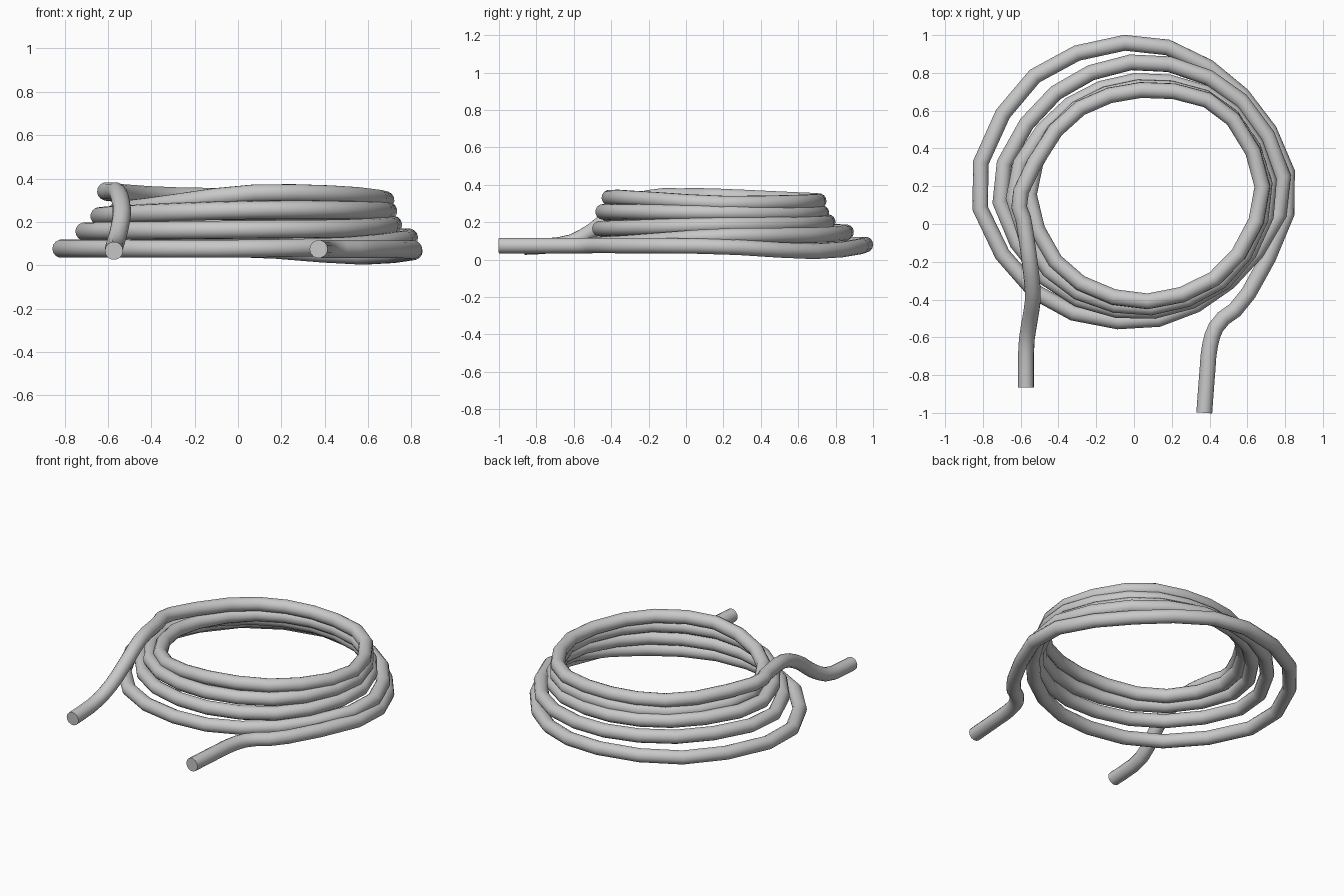
import bpy
import math
from mathutils import Vector

if "Cube" in bpy.data.objects:
    bpy.data.objects.remove(bpy.data.objects["Cube"], do_unlink=True)

TUBE = 0.042
CENTRE = Vector((0.05, 0.18, 0))

# Radius of each turn every 45 degrees, from the right side counterclockwise
radii = [
    [.775, .725, .78, .835, .88, .785, .695, .665],
    [.745, .70, .68, .695, .765, .695, .645, .65],
    [.67, .625, .58, .60, .69, .655, .625, .635],
    [.645, .605, .545, .56, .605, .60, .59, .605],
    [.63, .60, .53, .555, .645],
]
# Height of each turn at the same angles
heights = [
    [.07, .044, .078, .08, .077, .077, .077, .09],
    [.125, .13, .145, .15, .155, .16, .165, .17],
    [.185, .19, .20, .21, .225, .24, .255, .255],
    [.25, .245, .25, .25, .25, .275, .33, .325],
    [.30, .305, .313, .32, .338],
]

# Lower loose end, coil turns, then the upper loose end dropping to the ground
points = [Vector(p) for p in ((.372, -1, .075), (.387, -.8, .075), (.403, -.64, .075),
                              (.452, -.52, .075), (.61, -.36, .075))]
for turn_r, turn_z in zip(radii, heights):
    for i, (r, z) in enumerate(zip(turn_r, turn_z)):
        a = math.radians(45 * i)
        points.append(CENTRE + Vector((r * math.cos(a), r * math.sin(a), z)))
points += [Vector(p) for p in ((-.58, 0, .34), (-.552, -.2, .332), (-.535, -.38, .25),
                               (-.55, -.5, .155), (-.57, -.64, .085), (-.572, -.865, .067))]


def sample(t):
    """Smooth point on the path at parameter t (Catmull-Rom)."""
    last = len(points) - 1
    i = min(int(t), last - 1)
    u = t - i
    p0, p1, p2, p3 = (points[max(0, min(last, i + k))] for k in (-1, 0, 1, 2))
    return 0.5 * (2 * p1 + (p2 - p0) * u + (2 * p0 - 5 * p1 + 4 * p2 - p3) * u ** 2
                  + (3 * p1 - p0 - 3 * p2 + p3) * u ** 3)


# Tube swept along the path with straight segments
segments = round((len(points) - 1) * 2.5)
path = [sample((len(points) - 1) * k / segments) for k in range(segments + 1)]
curve = bpy.data.curves.new("coiled_hose", "CURVE")
curve.dimensions = "3D"
curve.bevel_depth = TUBE
curve.bevel_resolution = 5
curve.use_fill_caps = True
spline = curve.splines.new("POLY")
spline.points.add(len(path) - 1)
for point, co in zip(spline.points, path):
    point.co = (*co, 1)

hose = bpy.data.objects.new("coiled_hose", curve)
bpy.context.collection.objects.link(hose)

# Plain grey over the whole hose
grey = bpy.data.materials.new("plain_grey")
grey.use_nodes = True
grey.diffuse_color = (0.58, 0.58, 0.58, 1)
grey.node_tree.nodes["Principled BSDF"].inputs["Base Color"].default_value = (0.58, 0.58, 0.58, 1)
curve.materials.append(grey)

# Turn into a mesh with smooth sides and crisp end caps
bpy.ops.object.select_all(action="DESELECT")
hose.select_set(True)
bpy.context.view_layer.objects.active = hose
bpy.ops.object.convert(target="MESH")
bpy.ops.object.shade_smooth_by_angle(angle=math.radians(40))
